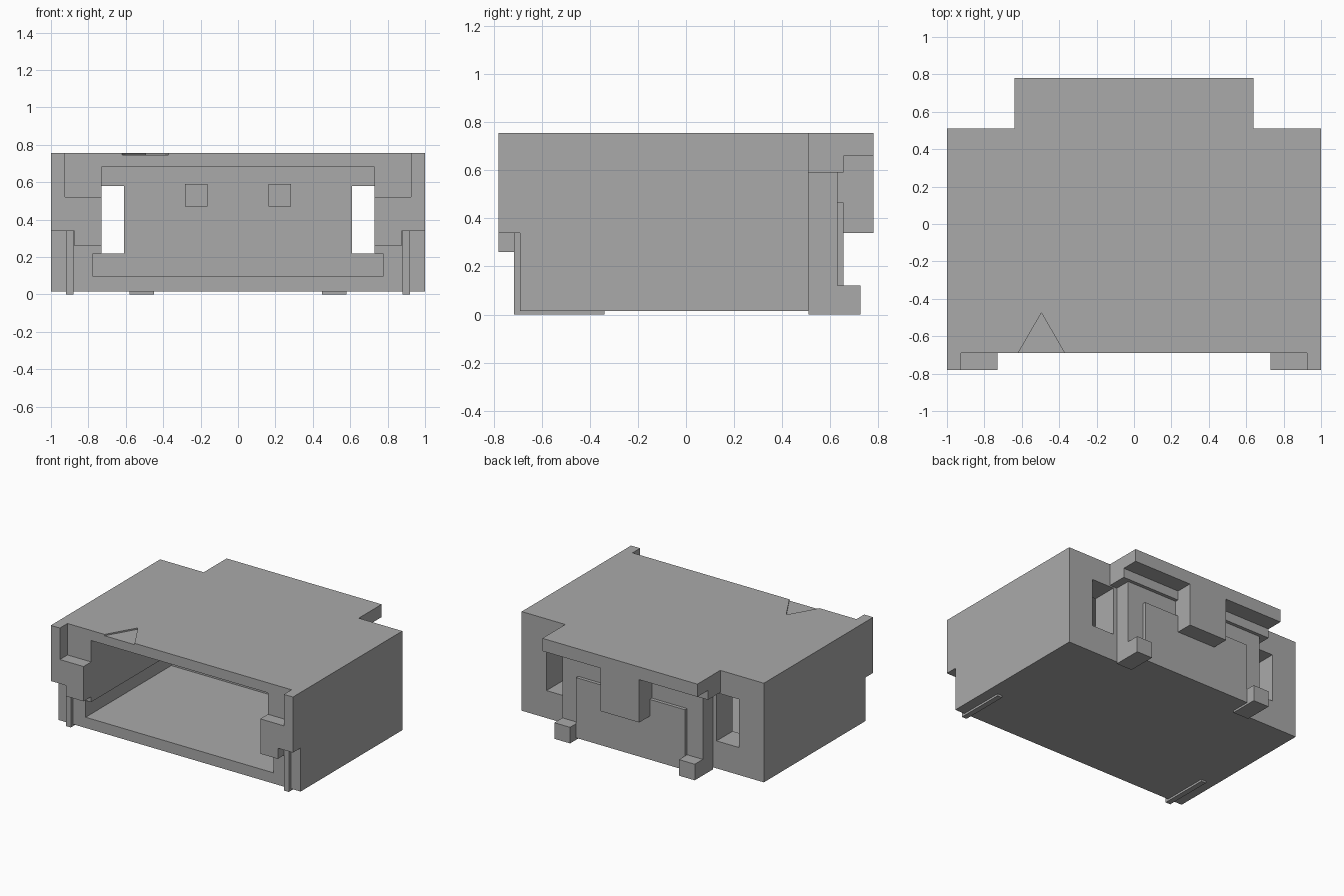
import bpy, bmesh

if "Cube" in bpy.data.objects:
    bpy.data.objects.remove(bpy.data.objects["Cube"], do_unlink=True)

GREY = (0.4, 0.4, 0.4, 1.0)
grey = bpy.data.materials.new("plain_grey")
grey.use_nodes = True
grey.diffuse_color = GREY
grey.node_tree.nodes["Principled BSDF"].inputs["Base Color"].default_value = GREY


def prism(name, outline, lo, hi, axis="y"):
    """Extrude a flat outline along y (x,z points) or z (x,y points)."""
    bm = bmesh.new()
    place = (lambda p, t: (p[0], t, p[1])) if axis == "y" else (lambda p, t: (p[0], p[1], t))
    face = bm.faces.new([bm.verts.new(place(p, lo)) for p in outline])
    new = bmesh.ops.extrude_face_region(bm, geom=[face])["geom"]
    step = (0, hi - lo, 0) if axis == "y" else (0, 0, hi - lo)
    bmesh.ops.translate(bm, vec=step, verts=[v for v in new if isinstance(v, bmesh.types.BMVert)])
    bmesh.ops.recalc_face_normals(bm, faces=bm.faces)
    mesh = bpy.data.meshes.new(name)
    bm.to_mesh(mesh)
    bm.free()
    mesh.materials.append(grey)
    obj = bpy.data.objects.new(name, mesh)
    bpy.context.scene.collection.objects.link(obj)
    return obj


def box(name, x0, x1, y0, y1, z0, z1):
    return prism(name, [(x0, z0), (x1, z0), (x1, z1), (x0, z1)], y0, y1)


def cut(obj, cutter):
    """Subtract the cutter, then discard it."""
    cutter.hide_render = True
    mod = obj.modifiers.new("cut", "BOOLEAN")
    mod.operation, mod.solver, mod.object = "DIFFERENCE", "EXACT", cutter
    dg = bpy.context.evaluated_depsgraph_get()
    mesh = bpy.data.meshes.new_from_object(obj.evaluated_get(dg))
    obj.modifiers.clear()
    obj.data = mesh
    bpy.data.objects.remove(cutter, do_unlink=True)


# Housing with a stepped socket, rear windows and a pin-one mark
body = box("housing", -1, 1, -0.69, 0.51, 0.015, 0.755)
cut(body, prism("socket_cutter", [(-0.775, 0.095), (0.775, 0.095), (0.775, 0.22), (0.73, 0.22),
                                  (0.73, 0.68), (-0.73, 0.68), (-0.73, 0.22), (-0.775, 0.22)], -0.8, 0.32))
for s in (-1, 1):
    a, b = sorted((0.61 * s, 0.795 * s))
    cut(body, box("window_cutter", a, b, 0.315, 0.6, 0.22, 0.58))
cut(body, prism("mark_cutter", [(-0.625, -0.70), (-0.365, -0.70), (-0.495, -0.475)], 0.745, 0.8, "z"))

# Rear: block, raised panel, stepped top lip and central latch
box("rear_block", -0.58, 0.58, 0.51, 0.63, 0.015, 0.60)
box("rear_panel", -0.45, 0.45, 0.63, 0.655, 0.015, 0.465)
box("lip_base", -0.64, 0.64, 0.51, 0.655, 0.59, 0.755)
box("lip_top", -0.64, 0.64, 0.655, 0.78, 0.66, 0.755)
box("rear_latch", -0.16, 0.16, 0.63, 0.78, 0.34, 0.66)

# Mirrored parts
EAR = [(0.73, 0.26), (0.875, 0.26), (0.875, 0.34), (1, 0.34),
       (1, 0.755), (0.925, 0.755), (0.925, 0.52), (0.73, 0.52)]
for s, side in ((1, "left"), (-1, "right")):
    def span(a, b):
        return sorted((a * s, b * s))
    prism("front_ear_" + side, [(x * s, z) for x, z in EAR], -0.78, -0.69)
    box("front_strip_" + side, *span(0.88, 0.92), -0.715, -0.69, 0, 0.34)
    box("bottom_rail_" + side, *span(0.88, 0.92), -0.69, -0.34, 0, 0.015)
    box("rear_foot_" + side, *span(0.45, 0.58), 0.51, 0.725, 0, 0.12)
    box("contact_pin_" + side, *span(0.163, 0.283), -0.3, 0.32, 0.47, 0.59)
